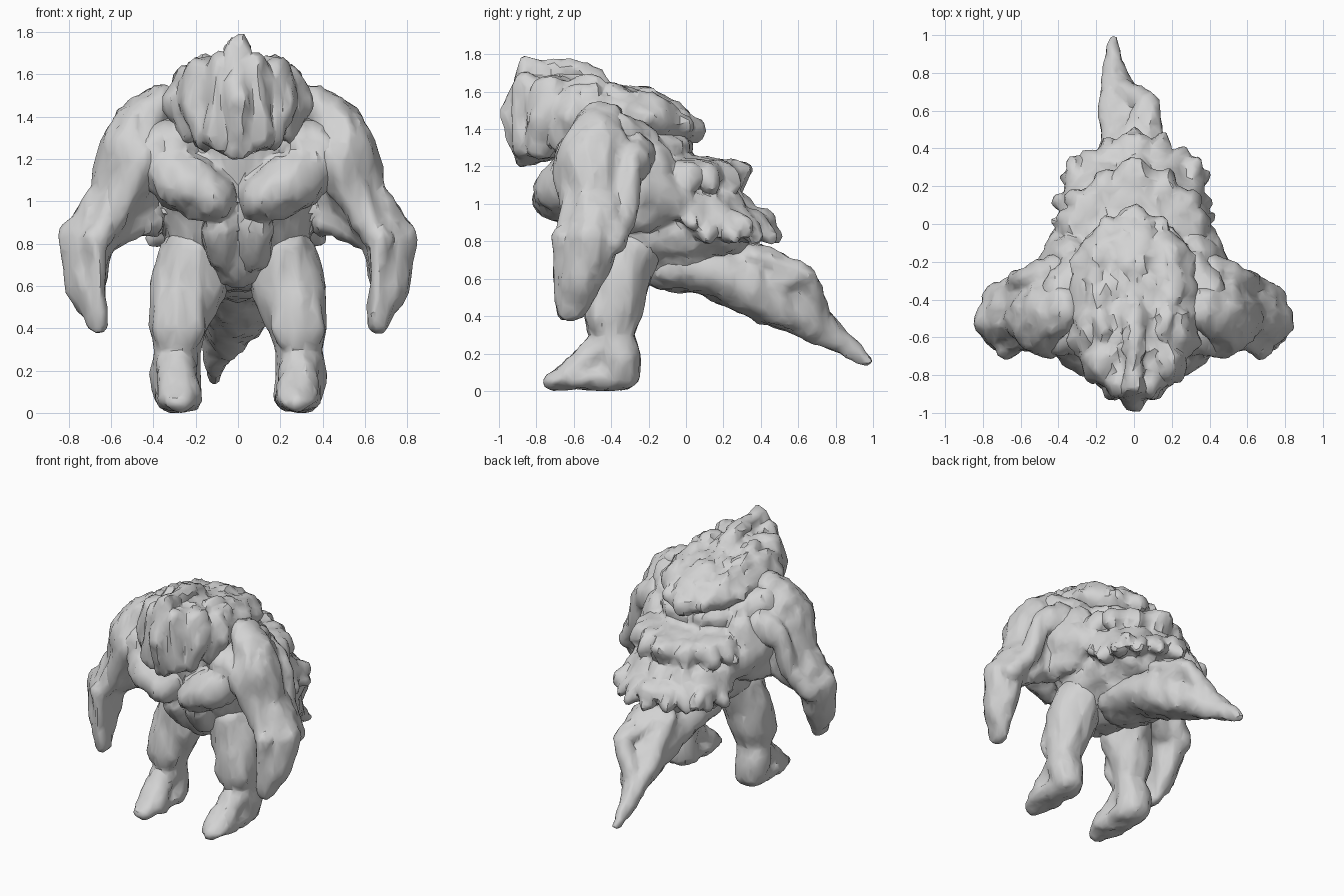
import bpy, bmesh, math, random
from mathutils import Vector, noise
from mathutils.bvhtree import BVHTree

random.seed(4)
grey = bpy.data.materials.new("stone_grey")
grey.diffuse_color = (0.65, 0.65, 0.65, 1)

# Even spread of points on a unit sphere, reused by every blob
BALL = []
for i in range(90):
    z = 1 - (2 * i + 1) / 90
    r, a = math.sqrt(1 - z * z), i * 2.39996
    BALL.append((r * math.cos(a), r * math.sin(a), z))


def hull(blobs, side):
    """Closed skin around ellipsoids given as (x, y, z, rx, ry, rz)."""
    bm = bmesh.new()
    for x, y, z, rx, ry, rz in blobs:
        for p in BALL:
            bm.verts.new((side * (x + rx * p[0]), y + ry * p[1], z + rz * p[2]))
    bmesh.ops.convex_hull(bm, input=bm.verts[:])
    bmesh.ops.delete(bm, geom=[v for v in bm.verts if not v.link_faces], context='VERTS')
    bmesh.ops.recalc_face_normals(bm, faces=bm.faces[:])
    return bm


def apply(obj, kind, **settings):
    m = obj.modifiers.new(kind.lower(), kind)
    for key, value in settings.items():
        setattr(m, key, value)
    bpy.ops.object.modifier_apply(modifier=m.name)


def activate(obj):
    bpy.ops.object.select_all(action='DESELECT')
    obj.select_set(True)
    bpy.context.view_layer.objects.active = obj


def part(name, centre=(), paired=(), side=1, rough=0.018, voxel=0.015):
    """Fuse chains of blobs into one skin, then carve shaggy grooves in it."""
    whole = bmesh.new()
    jobs = [(c, side) for c in centre] + [(c, s) for c in paired for s in (1, -1)]
    for chain, s in jobs:
        links = [chain[i:i + 2] for i in range(len(chain) - 1)] or [chain]
        for link in links:
            piece, temp = hull(link, s), bpy.data.meshes.new("temp")
            piece.to_mesh(temp)
            piece.free()
            whole.from_mesh(temp)
            bpy.data.meshes.remove(temp)
    mesh = bpy.data.meshes.new(name)
    whole.to_mesh(mesh)
    whole.free()
    obj = bpy.data.objects.new(name, mesh)
    bpy.context.collection.objects.link(obj)
    activate(obj)
    apply(obj, 'REMESH', mode='VOXEL', voxel_size=voxel)
    apply(obj, 'SMOOTH', factor=0.5, iterations=3)
    moves = []
    for v in obj.data.vertices:
        p = v.co
        n = noise.noise(Vector((abs(p.x) * 13, p.y * 10, p.z * 4)))
        n += 0.6 * noise.noise(Vector((p.x * 30 + 7, p.y * 22, p.z * 8)))
        moves.append(v.normal * n * rough)
    for v, d in zip(obj.data.vertices, moves):
        v.co += d
        v.co.z = max(v.co.z, 0)
    apply(obj, 'DECIMATE', ratio=0.12)
    obj.data.materials.clear()
    obj.data.materials.append(grey)
    return obj


def fringe(cx, cy, z, rx, ry, drop, count):
    """Ragged hanging tufts around the rear edge of a back plate."""
    tufts = []
    for i in range(count):
        a = math.radians(5 + 170 * i / (count - 1))
        c, s, k = math.cos(a), math.sin(a), random.uniform(0.95, 1.05)
        tufts.append([(cx + c * rx * 0.7, cy + s * ry * 0.7, z, 0.11, 0.11, 0.08),
                      (cx + c * rx * k, cy + s * ry * k, z - drop * k, 0.04, 0.04, 0.045)])
    return tufts


# Wedge head with crest, muzzle ridge, hanging side locks and long rear mane
head = part("head_and_mane", centre=[
    [(0, -.82, 1.5, .2, .1, .19), (0, -.6, 1.5, .33, .2, .18),
     (0, -.22, 1.46, .34, .2, .14), (0, .02, 1.4, .12, .08, .08)],
    [(0, -.85, 1.72, .05, .05, .06), (0, -.56, 1.72, .07, .06, .05), (0, -.42, 1.57, .1, .06, .06)],
    [(0, -.87, 1.7, .05, .04, .06), (0, -.95, 1.48, .06, .05, .08), (0, -.87, 1.24, .06, .04, .05)],
    [(0, -.84, 1.26, .1, .06, .06), (0, -.62, 1.38, .22, .2, .12)],
    [(0, -.45, 1.56, .1, .07, .06), (0, -.23, 1.57, .08, .06, .06), (0, .03, 1.42, .07, .07, .06)],
], paired=[
    [(.08, -.85, 1.62, .05, .07, .08), (.09, -.87, 1.32, .07, .06, .09)],
    [(.17, -.72, 1.62, .07, .09, .06), (.2, -.76, 1.46, .08, .08, .08), (.15, -.78, 1.31, .07, .08, .07)],
    [(.24, -.55, 1.6, .06, .1, .05), (.3, -.6, 1.46, .05, .1, .08), (.24, -.64, 1.32, .05, .09, .06)],
    [(.16, -.55, 1.64, .05, .07, .05), (.2, -.2, 1.54, .07, .09, .05), (.13, -.02, 1.42, .05, .06, .05)],
], rough=0.024)

# Trunk with chest, belly, shoulder blades and three shallow stacked back plates
torso = part("torso", centre=[
    [(0, -.45, 1.28, .36, .24, .18), (0, -.35, 1.0, .37, .28, .18), (0, -.25, .8, .35, .28, .15)],
    [(0, -.25, 1.28, .36, .2, .15), (0, -.06, 1.31, .24, .1, .08)],
    [(0, -.1, 1.15, .39, .26, .13), (0, .2, 1.14, .22, .12, .09), (0, .3, 1.18, .06, .05, .04)],
    [(0, -.08, 1.0, .38, .28, .2), (0, .18, .98, .3, .14, .14)],
    [(0, -.05, .84, .35, .24, .12), (0, .25, .86, .27, .13, .1), (0, .4, .9, .12, .08, .07)],
    [(0, -.05, .78, .32, .2, .1), (0, .18, .8, .28, .16, .09)],
    [(0, -.52, .95, .2, .13, .1), (0, -.42, .72, .13, .12, .13)],
    [(0, -.3, .7, .2, .15, .13), (0, 0, .73, .24, .2, .13)],
] + fringe(0, -.02, 1.16, .39, .31, .06, 7)
  + fringe(0, .0, .99, .39, .35, .09, 7)
  + fringe(0, .08, .9, .39, .38, .07, 9),
    paired=[
    [(.12, -.67, 1.02, .11, .15, .12), (.24, -.64, 1.08, .16, .17, .14), (.34, -.58, 1.16, .13, .15, .13)],
    [(.28, -.55, 1.28, .12, .15, .12), (.44, -.52, 1.22, .12, .18, .15)],
    [(.3, -.3, 1.34, .12, .16, .12), (.4, -.38, 1.36, .1, .14, .13)],
    [(.33, -.2, 1.2, .12, .14, .14), (.42, -.28, 1.1, .1, .14, .14), (.37, -.1, 1.02, .08, .14, .12)],
    [(.36, -.22, .95, .08, .14, .1), (.42, -.36, .93, .08, .12, .09)],
    [(.28, .1, .9, .09, .1, .08), (.33, .32, .88, .04, .05, .06)],
    [(.09, -.6, .87, .08, .09, .07), (.08, -.5, .73, .07, .08, .07)],
], rough=0.018)

# Tail with a raised fin halfway along
tail = part("tail", centre=[
    [(0, -.08, .66, .22, .16, .13), (0, .1, .65, .22, .15, .13), (0, .38, .56, .19, .08, .19),
     (-.04, .62, .42, .13, .05, .14), (-.1, .8, .29, .07, .05, .08), (-.11, .965, .16, .03, .04, .03)],
    [(.02, .36, .72, .15, .08, .08), (.08, .64, .62, .06, .06, .05), (-.06, .72, .4, .07, .05, .08)],
    [(.06, .45, .58, .1, .08, .1), (.08, .64, .61, .06, .06, .05)],
    [(0, .36, .72, .18, .08, .08), (-.1, .55, .52, .08, .06, .08), (-.13, .76, .34, .05, .05, .06)],
], rough=0.015)

# Arm: shoulder, upper arm, broad forearm ending in a point, webs and rear fin
arm = [
    [(.49, -.5, 1.24, .165, .2, .2), (.56, -.47, 1.03, .14, .15, .12), (.71, -.5, .82, .13, .15, .1),
     (.715, -.56, .6, .09, .13, .08), (.67, -.61, .43, .05, .08, .06)],
    [(.37, -.46, 1.47, .08, .12, .08), (.48, -.48, 1.33, .13, .17, .13)],
    [(.46, -.42, 1.08, .1, .14, .1), (.48, -.4, .92, .09, .1, .08), (.66, -.48, .8, .07, .1, .07)],
    [(.4, -.38, .9, .06, .1, .07), (.48, -.4, .93, .08, .1, .08)],
    [(.42, -.28, 1.25, .1, .12, .14), (.57, -.29, 1.19, .06, .07, .09), (.62, -.33, .95, .07, .07, .06),
     (.74, -.4, .8, .07, .08, .07)],
    [(.68, -.65, .82, .06, .06, .06), (.65, -.64, .5, .035, .06, .07)],
    [(.45, -.62, 1.2, .1, .09, .12), (.58, -.58, .97, .08, .09, .08), (.67, -.64, .8, .06, .06, .05)],
]

# Leg: buttock, thigh, shaggy knee, calf and wedge foot
leg = [
    [(.2, -.32, .76, .17, .19, .13), (.24, -.36, .58, .18, .16, .12), (.28, -.37, .42, .15, .14, .07),
     (.29, -.38, .3, .11, .11, .06), (.3, -.35, .18, .12, .115, .08), (.29, -.36, .08, .11, .12, .07)],
    [(.15, -.33, .7, .1, .14, .1), (.19, -.35, .52, .1, .12, .08)],
    [(.27, -.45, .55, .12, .08, .1), (.28, -.47, .4, .13, .07, .06), (.28, -.47, .33, .1, .05, .04)],
    [(.29, -.46, .22, .1, .08, .09), (.28, -.62, .09, .11, .06, .08), (.28, -.71, .05, .08, .045, .04)],
    [(.29, -.36, .08, .11, .11, .08), (.28, -.62, .07, .11, .06, .065)],
]

parts = [head, torso, tail]
for word, s in (("right", 1), ("left", -1)):
    parts.append(part("arm_" + word, centre=arm, side=s))
    parts.append(part("leg_" + word, centre=leg, side=s, rough=0.015))

# Trim away skin buried inside a neighbouring part, then shade
trees = {o: BVHTree.FromPolygons([v.co for v in o.data.vertices],
                                 [p.vertices[:] for p in o.data.polygons]) for o in parts}


def buried(p, owner):
    for o, tree in trees.items():
        if o is not owner:
            spot, normal, _, dist = tree.find_nearest(p)
            if dist > 0.005 and (p - spot).dot(normal) < -0.5 * dist:
                return True
    return False


for o in parts:
    bm = bmesh.new()
    bm.from_mesh(o.data)
    hidden = {v for v in bm.verts if buried(v.co, o)}
    bmesh.ops.delete(bm, geom=[f for f in bm.faces if all(v in hidden for v in f.verts)], context='FACES')
    bm.to_mesh(o.data)
    bm.free()
    activate(o)
    bpy.ops.object.shade_smooth_by_angle(angle=math.radians(35))
